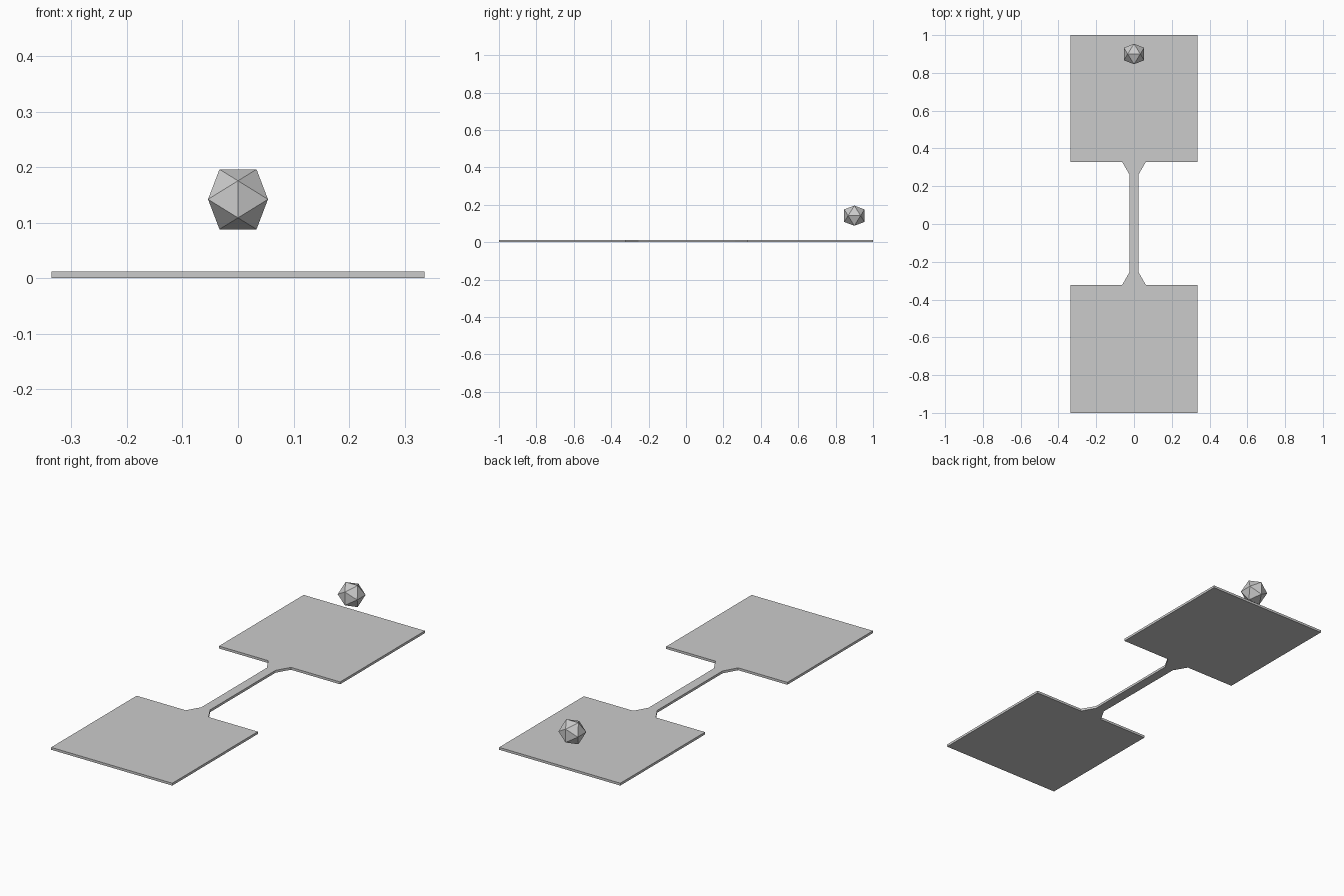
import bpy, bmesh

if "Cube" in bpy.data.objects:
    bpy.data.objects.remove(bpy.data.objects["Cube"])

T = 0.012  # plate thickness


def finish(name, bm):
    bmesh.ops.recalc_face_normals(bm, faces=bm.faces[:])
    mesh = bpy.data.meshes.new(name)
    bm.to_mesh(mesh)
    bm.free()
    obj = bpy.data.objects.new(name, mesh)
    bpy.context.collection.objects.link(obj)
    return obj


# Flat course: two square plates joined by a narrow flared bridge
right_side = [(0.336, -1), (0.336, -0.323), (0.063, -0.323), (0.024, -0.255),
              (0.024, 0.262), (0.063, 0.329), (0.336, 0.329), (0.336, 1)]
outline = right_side + [(-x, y) for x, y in reversed(right_side)]
bm = bmesh.new()
face = bm.faces.new([bm.verts.new((x, y, 0)) for x, y in outline])
ext = bmesh.ops.extrude_face_region(bm, geom=[face])
top = [v for v in ext["geom"] if isinstance(v, bmesh.types.BMVert)]
bmesh.ops.translate(bm, verts=top, vec=(0, 0, T))
finish("bridge_platform", bm)

# Floating twenty-sided ball: hull of three crossed golden rectangles
b = 0.054
a = b / 1.618034
bm = bmesh.new()
for s in (-1, 1):
    for t in (-1, 1):
        for co in ((s * a, 0, t * b), (s * b, t * a, 0), (0, s * b, t * a)):
            bm.verts.new(co)
bmesh.ops.convex_hull(bm, input=bm.verts[:])
ball = finish("ball", bm)
ball.location = (0, 0.9, 0.142)
